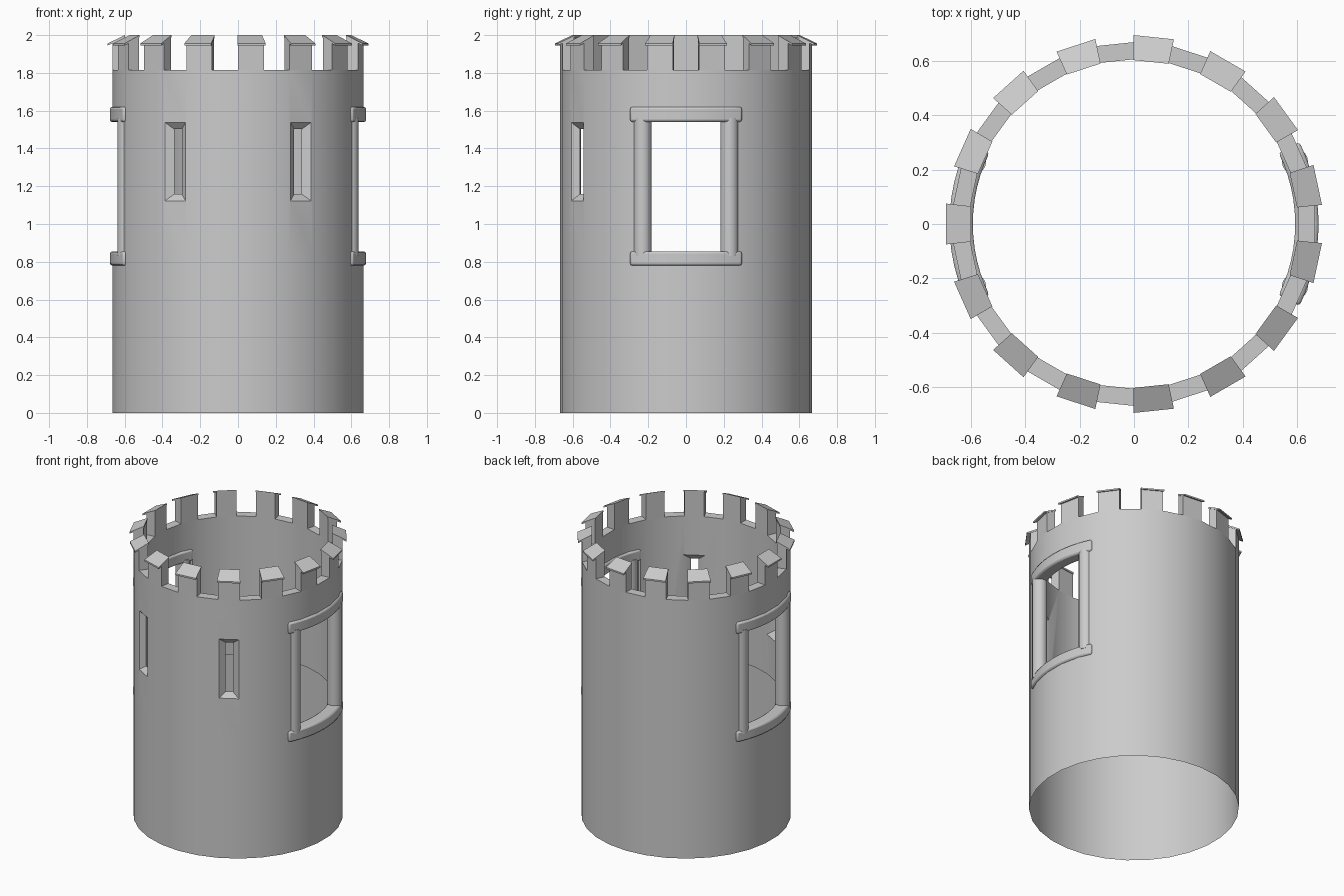
import bpy, bmesh
from math import sin, cos, radians

cube = bpy.data.objects.get("Cube")
if cube:
    bpy.data.objects.remove(cube, do_unlink=True)

STEP = 12                      # degrees per wall facet
R_OUT, R_IN = 0.668, 0.605
Z_FLOOR, Z_WALL = 0.84, 1.815  # bottom and top of the thick wall

stone = bpy.data.materials.new("grey_stone")
stone.use_nodes = True
grey = (0.6, 0.6, 0.6, 1)
stone.diffuse_color = grey
stone.node_tree.nodes["Principled BSDF"].inputs["Base Color"].default_value = grey


def polar(r, deg, z):
    return (r * cos(radians(deg)), r * sin(radians(deg)), z)


def make(name, bm, smooth=True):
    bmesh.ops.recalc_face_normals(bm, faces=bm.faces)
    mesh = bpy.data.meshes.new(name)
    bm.to_mesh(mesh)
    bm.free()
    mesh.materials.append(stone)
    ob = bpy.data.objects.new(name, mesh)
    bpy.context.collection.objects.link(ob)
    bpy.ops.object.select_all(action="DESELECT")
    ob.select_set(True)
    bpy.context.view_layer.objects.active = ob
    if smooth:
        bpy.ops.object.shade_smooth_by_angle(angle=radians(30))
    return ob


def loft(bm, rings, closed=False):
    """Skin a list of closed rings, capping the ends unless it loops."""
    rows = [[bm.verts.new(p) for p in ring] for ring in rings]
    pairs = list(zip(rows, rows[1:])) + ([(rows[-1], rows[0])] if closed else [])
    for a, b in pairs:
        for i in range(len(a)):
            j = (i + 1) % len(a)
            bm.faces.new((a[i], a[j], b[j], b[i]))
    if not closed:
        bm.faces.new(rows[0])
        bm.faces.new(rows[-1])


def sweep(bm, profile, start, end, steps):
    """Turn an (r, z) profile about the tower axis between two angles."""
    angles = [start + (end - start) * i / steps for i in range(steps + 1)]
    full = end - start == 360
    loft(bm, [[polar(r, a, z) for r, z in profile]
              for a in (angles[:-1] if full else angles)], full)


def box_profile(r0, r1, z0, z1):
    return [(r0, z0), (r1, z0), (r1, z1), (r0, z1)]


# Lower wall: a thin open shell
bm = bmesh.new()
low, high = [[bm.verts.new(polar(R_OUT, STEP / 2 + STEP * i, z)) for i in range(30)]
             for z in (0, Z_FLOOR)]
for i in range(30):
    j = (i + 1) % 30
    bm.faces.new((low[i], low[j], high[j], high[i]))
make("lower_wall", bm)

# Upper wall: a thick ring
bm = bmesh.new()
sweep(bm, box_profile(R_IN, R_OUT, Z_FLOOR, Z_WALL), STEP / 2, 360 + STEP / 2, 30)
wall = make("upper_wall", bm, smooth=False)

# Cutters: one box through both side windows, two splayed arrow slits
cutters = []
bm = bmesh.new()
loft(bm, [[(x, -0.265, 0.8), (x, 0.265, 0.8), (x, 0.265, 1.57), (x, -0.265, 1.57)]
          for x in (-1, 1)])
cutters.append(make("window_cutter", bm, smooth=False))
for angle in (-60, -120):
    bm = bmesh.new()
    rings = []
    for r, w, h in ((0.693, 0.103, 0.242), (0.635, 0.023, 0.172), (0.577, 0.103, 0.242)):
        cx, cy, _ = polar(r, angle, 0)
        tx, ty, _ = polar(1, angle + 90, 0)
        rings.append([(cx + s * w * tx, cy + s * w * ty, 1.33 + v * h)
                      for s, v in ((-1, -1), (1, -1), (1, 1), (-1, 1))])
    loft(bm, rings)
    cutters.append(make("slit_cutter", bm, smooth=False))

bpy.ops.object.select_all(action="DESELECT")
wall.select_set(True)
bpy.context.view_layer.objects.active = wall
for cutter in cutters:
    cutter.hide_render = True
    mod = wall.modifiers.new("opening", "BOOLEAN")
    mod.object = cutter
    mod.operation = "DIFFERENCE"
    mod.solver = "EXACT"
    bpy.ops.object.modifier_apply(modifier=mod.name)
    bpy.data.objects.remove(cutter, do_unlink=True)
bpy.ops.object.shade_smooth_by_angle(angle=radians(30))

# Battlements: merlons with sloping overhanging caps
merlons, caps = bmesh.new(), bmesh.new()
body = [(R_IN, Z_WALL), (R_OUT, Z_WALL), (R_OUT, 1.958), (R_IN, 1.99)]
slab = [(0.602, 1.988), (0.694, 1.945), (0.694, 1.956), (0.602, 2.0)]
for i in range(15):
    mid = STEP + 24 * i
    sweep(merlons, body, mid - 6, mid + 6, 1)
    sweep(caps, slab, mid - 6.2, mid + 6.2, 1)
make("merlons", merlons, smooth=False)
make("merlon_caps", caps, smooth=False)

# Window surrounds: curved sill and lintel, round columns
for side, centre in (("left", 0), ("right", 180)):
    for part, z0, z1 in (("sill", 0.78, 0.855), ("lintel", 1.54, 1.62)):
        bm = bmesh.new()
        sweep(bm, box_profile(0.592, 0.678, z0, z1), centre - 26.3, centre + 26.3, 12)
        ob = make(f"{side}_window_{part}", bm)
        bevel = ob.modifiers.new("soft_edges", "BEVEL")
        bevel.width = 0.012
        bevel.segments = 2
        bevel.limit_method = "ANGLE"
    for end, turn in (("front", -21.3), ("back", 21.3)):
        x, y, _ = polar(0.634, centre + turn, 0)
        bm = bmesh.new()
        loft(bm, [[(x + 0.048 * cos(radians(a)), y + 0.048 * sin(radians(a)), z)
                   for a in range(0, 360, 20)] for z in (0.83, 1.56)])
        make(f"{side}_window_{end}_column", bm)
